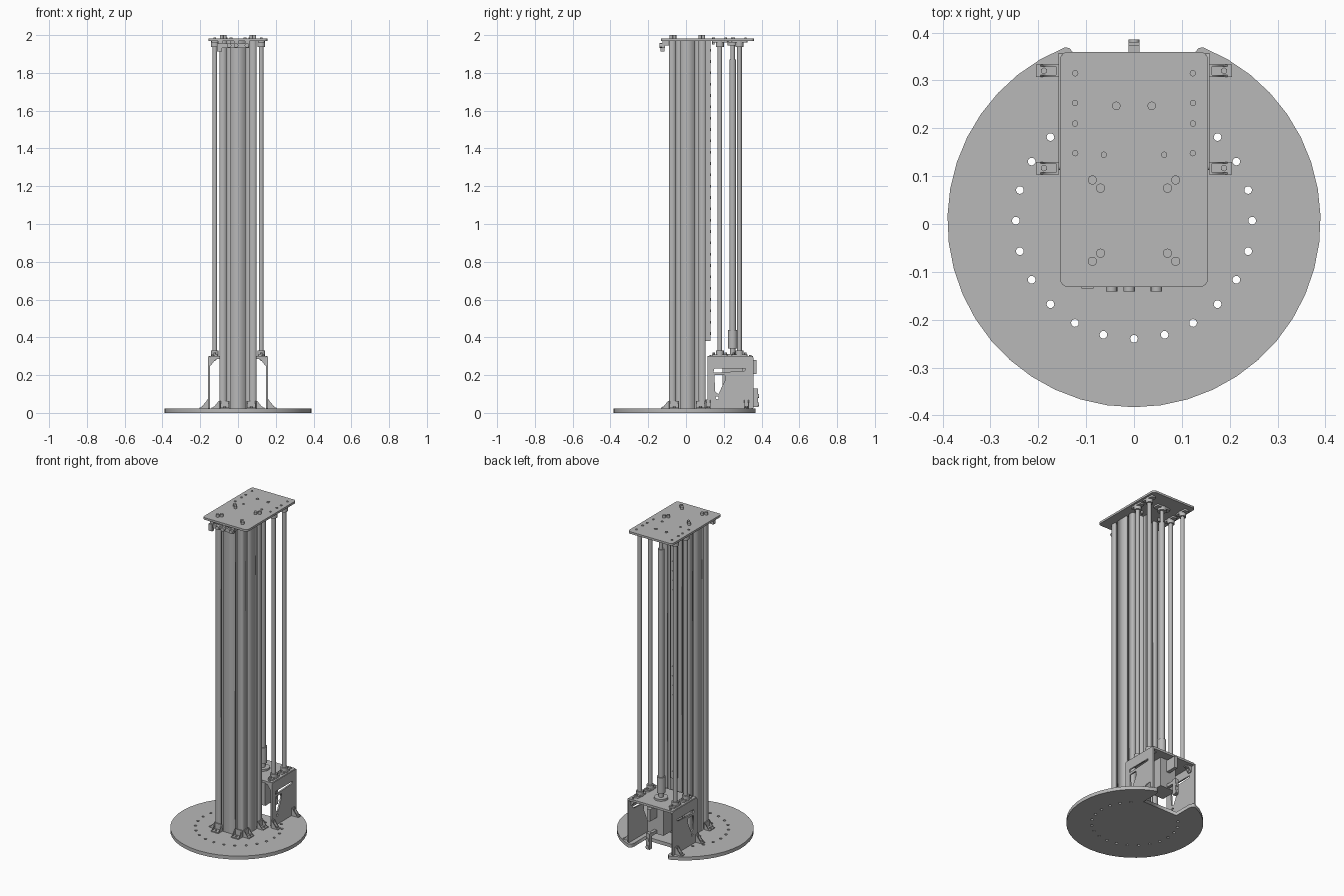
import bpy
from math import sin, cos, pi, radians, asin
from mathutils import Matrix, Vector

cube = bpy.data.objects.get("Cube")
if cube:
    bpy.data.objects.remove(cube, do_unlink=True)

grey = bpy.data.materials.new("plain grey metal")
grey.use_nodes = True
grey.diffuse_color = (0.48, 0.48, 0.48, 1)
grey.node_tree.nodes["Principled BSDF"].inputs["Base Color"].default_value = (0.48, 0.48, 0.48, 1)

CY = 0.007          # centre of the column and base along y
TOP = 1.97          # underside of the top plate
FLOOR = 0.022       # upper face of the base
SIDES = (-1, 1)


def finish(name, smooth=False):
    ob = bpy.context.object
    ob.name = name
    ob.data.materials.clear()
    ob.data.materials.append(grey)
    if smooth:
        bpy.ops.object.shade_smooth_by_angle(angle=radians(35))
    return ob


def box(name, x, y, z):
    """Box from (min, max) ranges."""
    bpy.ops.mesh.primitive_cube_add(size=1, location=[sum(r) / 2 for r in (x, y, z)])
    ob = finish(name)
    size = Vector([r[1] - r[0] for r in (x, y, z)])
    ob.data.transform(Matrix.Diagonal(size.to_4d()))
    return ob


def rod(name, x, y, z0, z1, r, sides=24):
    bpy.ops.mesh.primitive_cylinder_add(vertices=sides, radius=r, depth=z1 - z0,
                                        location=(x, y, (z0 + z1) / 2))
    return finish(name, sides > 8)


def circle(x, y, r, n=16):
    return [(x + r * cos(2 * pi * i / n), y + r * sin(2 * pi * i / n)) for i in range(n)]


def rounded(x0, x1, y0, y1, r):
    corners = ((x1 - r, y1 - r), (x0 + r, y1 - r), (x0 + r, y0 + r), (x1 - r, y0 + r))
    return [(cx + r * cos((k + i / 4) * pi / 2), cy + r * sin((k + i / 4) * pi / 2))
            for k, (cx, cy) in enumerate(corners) for i in range(5)]


def plate(name, loops, thick, location=(0, 0, 0), rotation=(0, 0, 0)):
    """Flat sheet: first loop is the outline, the others are holes."""
    curve = bpy.data.curves.new(name, "CURVE")
    curve.dimensions = "2D"
    curve.fill_mode = "BOTH"
    curve.extrude = thick / 2
    for loop in loops:
        spline = curve.splines.new("POLY")
        spline.points.add(len(loop) - 1)
        for point, (x, y) in zip(spline.points, loop):
            point.co = (x, y, 0, 1)
        spline.use_cyclic_u = True
    ob = bpy.data.objects.new(name, curve)
    ob.location, ob.rotation_euler = location, rotation
    bpy.context.collection.objects.link(ob)
    bpy.ops.object.select_all(action="DESELECT")
    ob.select_set(True)
    bpy.context.view_layer.objects.active = ob
    bpy.ops.object.convert(target="MESH")
    return finish(name)


def bracket(name, x, y, z, angle, width, leg, flip=1):
    """Corner bracket whose foot points along the given angle."""
    place = Matrix.Translation((x, y, z)) @ Matrix.Rotation(angle, 4, "Z")
    t, w = 0.006, width / 2
    up = sorted((0, flip * leg))
    parts = [box(name + "_foot", (0, leg), (-w, w), sorted((0, flip * t))),
             box(name + "_wall", (0, t), (-w, w), up)]
    profile = [(0, 0), (leg * 0.9, 0), (t, flip * leg * 0.95), (0, flip * leg * 0.95)]
    for s in SIDES:
        parts.append(plate(name + "_gusset", [profile], 0.004,
                           (0, s * (w - 0.002), 0), (pi / 2, 0, 0)))
    bolt = rod(name + "_bolt", leg * 0.65, 0, 0, 0.011, 0.007, 6)
    bolt.location.z *= flip
    for ob in parts + [bolt]:
        ob.matrix_world = place @ ob.matrix_basis


# Round base with a ring of holes and a notch at the back
R = 0.39
start = pi - (pi / 2 - asin(0.145 / R))
sweep = 2 * pi - 2 * asin(0.145 / R)
outline = [(R * cos(start + sweep * i / 38), CY + R * sin(start + sweep * i / 38)) for i in range(39)]
horn = [(0.135, 0.368), (0.127, 0.358), (0.122, 0.34), (0.122, 0.23)]
outline += horn + [(-x, y) for x, y in reversed(horn)]
holes = []
for i in range(24):
    a = i * pi / 12
    x, y = 0.247 * cos(a), CY + 0.247 * sin(a)
    if y < 0.2:
        holes.append(circle(x, y, 0.008))
plate("base_disc", [outline] + holes, FLOOR, (0, 0, FLOOR / 2))

# Slotted column, one side of the section turned four times
H = 0.097
side = [(-H, -H + 0.006), (-H + 0.006, -H)]
for c in (-0.05, 0.05):
    side += [(c - 0.01, -H), (c - 0.01, -H + 0.012), (c - 0.02, -H + 0.012), (c - 0.011, -H + 0.032),
             (c + 0.011, -H + 0.032), (c + 0.02, -H + 0.012), (c + 0.01, -H + 0.012), (c + 0.01, -H)]
section = []
for k in range(4):
    c, s = round(cos(k * pi / 2)), round(sin(k * pi / 2))
    section += [(x * c - y * s, x * s + y * c) for x, y in side]
plate("column", [section], TOP - FLOOR, (0, CY, (TOP + FLOOR) / 2))

# Column foot brackets
for k in range(4):
    a = k * pi / 2
    for s in SIDES:
        x = H * cos(a) - s * 0.07 * sin(a)
        y = CY + H * sin(a) + s * 0.07 * cos(a)
        bracket("column_foot", x, y, FLOOR, a, 0.05, 0.042)

# Guide rail on the back of the column, with a row of bolts
box("guide_rail", (-0.018, 0.018), (CY + H, 0.13), (0.38, TOP))
for i in range(26):
    bolt = rod("rail_bolt", 0, 0, 0, 0.003, 0.007, 8)
    bolt.rotation_euler.x = pi / 2
    bolt.location = (0, 0.131, 0.42 + i * 0.06)

# Top plate and its bolts
plate("top_plate", [rounded(-0.155, 0.155, -0.132, 0.36, 0.018)], 0.013, (0, 0, TOP + 0.0065))
for s in SIDES:
    for y in (0.315, 0.253, 0.21, 0.148):
        rod("small_bolt", s * 0.123, y, TOP, 1.987, 0.0065, 12)
    rod("screw_bolt", s * 0.037, 0.247, TOP, 1.987, 0.009, 12)
    rod("stop_bolt", s * 0.063, 0.145, 1.95, 1.987, 0.0065, 12)
    for x, dy in ((0.07, 0.068), (0.087, 0.085)):
        for e in SIDES:
            rod("column_bolt", s * x, CY + e * dy, TOP, 2.0, 0.0095, 16)

# Guide rods with end flanges
for s in SIDES:
    for y in (0.179, 0.283):
        x = s * 0.123
        rod("guide_rod", x, y, 0.29, TOP, 0.0125)
        for z0, z1, z2, z3 in ((1.96, TOP, 1.938, TOP), (0.3, 0.31, 0.3, 0.33)):
            plate("rod_flange", [rounded(x - 0.018, x + 0.018, y - 0.042, y + 0.042, 0.012)],
                  z1 - z0, (0, 0, (z0 + z1) / 2))
            rod("rod_collar", x, y, z2, z3, 0.021)
        for e in SIDES:
            rod("flange_bolt", x, y + e * 0.031, 0.31, 0.319, 0.0065, 6)

# Lead screw, coupler and motor
rod("lead_screw", 0, 0.247, 0.42, 1.87, 0.018)
rod("screw_tip", 0, 0.247, 1.87, TOP, 0.012)
rod("screw_bearing", 0, 0.247, 1.945, TOP, 0.026)
plate("bearing_flange", [rounded(-0.05, 0.05, 0.225, 0.269, 0.014)], 0.01, (0, 0, TOP - 0.005))
rod("coupler", 0, 0.247, 0.34, 0.44, 0.025)
rod("coupler_neck", 0, 0.247, 0.3, 0.34, 0.014)
rod("motor_boss", 0, 0.247, 0.3, 0.312, 0.04)
box("motor", (-0.055, 0.055), (0.192, 0.302), (0.1, 0.285))

# Motor housing: top sheet and two slotted side panels
plate("housing_top", [rounded(-0.153, 0.153, 0.115, 0.355, 0.006)], 0.014, (0, 0, 0.293))
panel = rounded(0.113, 0.357, FLOOR, 0.298, 0.008)
slots = [[(0.145, 0.215), (0.185, 0.215), (0.31, 0.222), (0.315, 0.235), (0.15, 0.235)],
         [(0.155, 0.11), (0.172, 0.1), (0.208, 0.175), (0.205, 0.2), (0.15, 0.2)],
         circle(0.165, 0.08, 0.008)]
for s in SIDES:
    plate("side_panel", [panel] + slots, 0.009, (s * 0.153, 0, 0), (pi / 2, 0, pi / 2))
    for y in (0.117, 0.32):
        a = 0 if s > 0 else pi
        bracket("panel_foot", s * 0.157, y, FLOOR, a, 0.026, 0.048)
        bracket("panel_corner", s * 0.149, min(max(y, 0.13), 0.34), 0.286, a + pi, 0.026, 0.036, -1)
    for y in (0.13, 0.34):
        rod("housing_bolt", s * 0.13, y, 0.3, 0.307, 0.006, 6)

# Cable sockets behind the motor
box("upper_socket", (-0.011, 0.011), (0.3, 0.374), (0.205, 0.28))
box("lower_socket", (-0.012, 0.012), (0.355, 0.38), (0.03, 0.13))
box("socket_arm", (-0.009, 0.009), (0.25, 0.36), (0.105, 0.125))
for z in (0.045, 0.09):
    knob = rod("socket_knob", 0, 0, 0, 0.012, 0.011, 16)
    knob.rotation_euler.x = pi / 2
    knob.location = (0, 0.38, z)

# Catch bar under the front edge of the top plate
box("catch_bar", (-0.1, 0.058), (-0.128, -0.112), (1.932, 1.955))
for x in (-0.095, -0.01, 0.05):
    box("catch_hanger", (x - 0.012, x + 0.012), (-0.125, -0.09), (1.945, TOP))
box("catch_tongue", (-0.11, -0.085), (-0.135, -0.115), (1.912, 1.955))
for x in (-0.047, -0.01, 0.047):
    knob = rod("catch_knob", 0, 0, 0, 0.014, 0.012, 16)
    knob.rotation_euler.x = pi / 2
    knob.location = (x, -0.134, 1.945)
